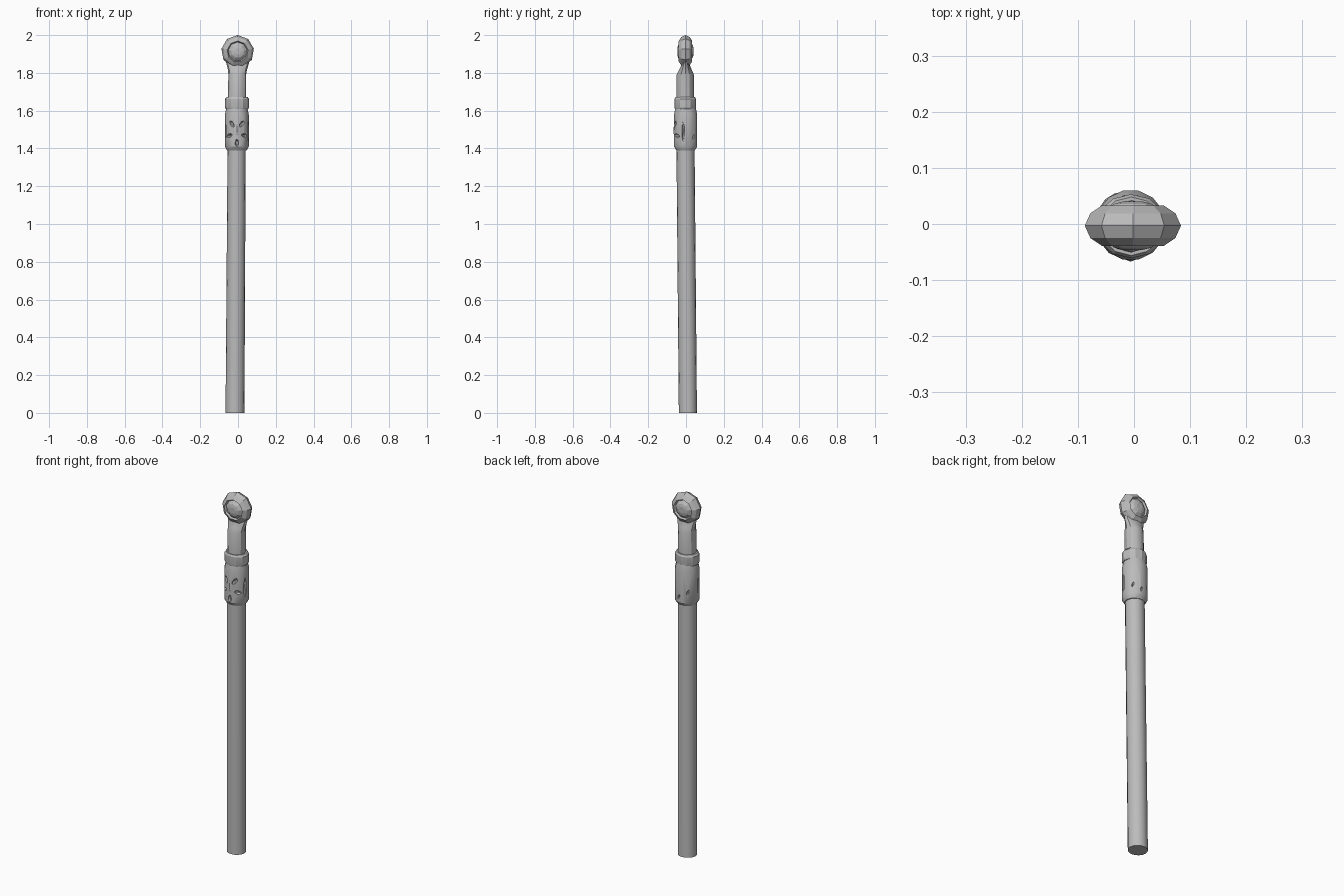
import bpy, bmesh, math
from mathutils import Matrix, Vector

cube = bpy.data.objects.get("Cube")
if cube:
    bpy.data.objects.remove(cube, do_unlink=True)

grey = bpy.data.materials.new("worn grey metal")
grey.use_nodes = True
colour = (0.5, 0.5, 0.5, 1)
grey.diffuse_color = colour
grey.node_tree.nodes["Principled BSDF"].inputs["Base Color"].default_value = colour


def finish(name, bm, angle):
    bmesh.ops.recalc_face_normals(bm, faces=bm.faces)
    mesh = bpy.data.meshes.new(name)
    bm.to_mesh(mesh)
    bm.free()
    mesh.materials.append(grey)
    obj = bpy.data.objects.new(name, mesh)
    bpy.context.collection.objects.link(obj)
    if angle:
        bpy.ops.object.select_all(action='DESELECT')
        obj.select_set(True)
        bpy.context.view_layer.objects.active = obj
        bpy.ops.object.shade_smooth_by_angle(angle=math.radians(angle))
    return obj


def loft(name, rings, sides, angle=0, turn=0.0, matrix=Matrix()):
    """Skin a stack of ellipses given as (centre x, centre y, z, x radius, y radius)."""
    bm = bmesh.new()
    loops = []
    for cx, cy, z, rx, ry in rings:
        steps = [turn + math.tau * i / sides for i in range(sides)]
        loops.append([bm.verts.new(matrix @ Vector((cx + rx * math.cos(a), cy + ry * math.sin(a), z)))
                      for a in steps])
    for low, high in zip(loops, loops[1:]):
        for i in range(sides):
            j = (i + 1) % sides
            bm.faces.new((low[i], low[j], high[j], high[i]))
    bm.faces.new(loops[0])
    bm.faces.new(loops[-1])
    return finish(name, bm, angle)


# Long, slightly leaning shaft
loft("shaft", [(-0.016, 0.01, 0, 0.05, 0.048), (-0.007, -0.003, 1.45, 0.048, 0.048)], 16, 35)

# Sleeve with bevelled ends, and the collar above it
sleeve = loft("sleeve", [(-0.006, -0.002, 1.39, 0.052, 0.05),
                         (-0.006, -0.002, 1.41, 0.063, 0.063),
                         (-0.006, -0.002, 1.58, 0.063, 0.063),
                         (-0.006, -0.002, 1.62, 0.055, 0.054)], 14, 30)
loft("collar", [(-0.005, -0.004, 1.61, 0.06, 0.055), (-0.005, -0.004, 1.618, 0.064, 0.057),
                (-0.005, -0.004, 1.662, 0.064, 0.057), (-0.005, -0.004, 1.672, 0.056, 0.052)], 12, 20)

# Neck flattening into the head
loft("neck", [(-0.006, -0.004, 1.64, 0.048, 0.047), (-0.004, -0.004, 1.79, 0.047, 0.046),
              (-0.003, -0.003, 1.815, 0.05, 0.034), (-0.002, -0.002, 1.85, 0.06, 0.019),
              (0, -0.002, 1.9, 0.07, 0.014)], 12, 30)

# Faceted eye head: thick ring with a boss in the middle on both faces
side = [(0.0, 0.087), (0.022, 0.077), (0.036, 0.056), (0.026, 0.05), (0.039, 0.034), (0.043, 0.018)]
profile = [(-y, r) for y, r in reversed(side[1:])] + side
upright = Matrix.Translation((-0.002, -0.003, 1.913)) @ Matrix.Rotation(math.pi / 2, 4, 'X')
loft("eye_head", [(0, 0, y, r, r) for y, r in profile], 9, 0, math.pi / 2, upright)

# Pits carved into the sleeve: five round a star on the front, slots elsewhere
bm = bmesh.new()


def pit(angle, z, width, height, depth=0.014, roll=0.0):
    place = (Matrix.Translation((-0.006, -0.002, z)) @ Matrix.Rotation(angle, 4, 'Z')
             @ Matrix.Translation((0, -0.063, 0)) @ Matrix.Rotation(roll, 4, 'Y')
             @ Matrix.Diagonal((width, depth, height, 1)))
    bmesh.ops.create_icosphere(bm, subdivisions=1, radius=1, matrix=place)


for i in range(5):
    a = math.tau * i / 5 - math.pi / 2
    pit(0.75 * math.cos(a), 1.485 + 0.055 * math.sin(a), 0.011, 0.022, 0.018, math.pi / 2 - a)
for angle in (1.35, -1.35):
    pit(angle, 1.49, 0.008, 0.06)
for angle, z in ((2.3, 1.46), (3.0, 1.44), (3.8, 1.47)):
    pit(angle, z, 0.006, 0.016, 0.01, 0.3)
cutter = finish("pit_cutter", bm, 0)
cutter.hide_render = True
cutter.hide_viewport = True
carve = sleeve.modifiers.new("pits", 'BOOLEAN')
carve.operation = 'DIFFERENCE'
carve.solver = 'EXACT'
carve.object = cutter

# Raised star on the front of the sleeve
bm = bmesh.new()
tip = bm.verts.new((-0.006, -0.067, 1.485))
points = []
for i in range(10):
    a = math.pi / 2 + math.tau * i / 10
    r = 0.052 if i % 2 == 0 else 0.018
    x = r * math.cos(a)
    points.append(bm.verts.new((-0.006 + x, -0.002 - math.sqrt(0.061 ** 2 - x * x), 1.485 + r * math.sin(a))))
for i in range(10):
    bm.faces.new((tip, points[i], points[(i + 1) % 10]))
finish("front_star", bm, 0)
